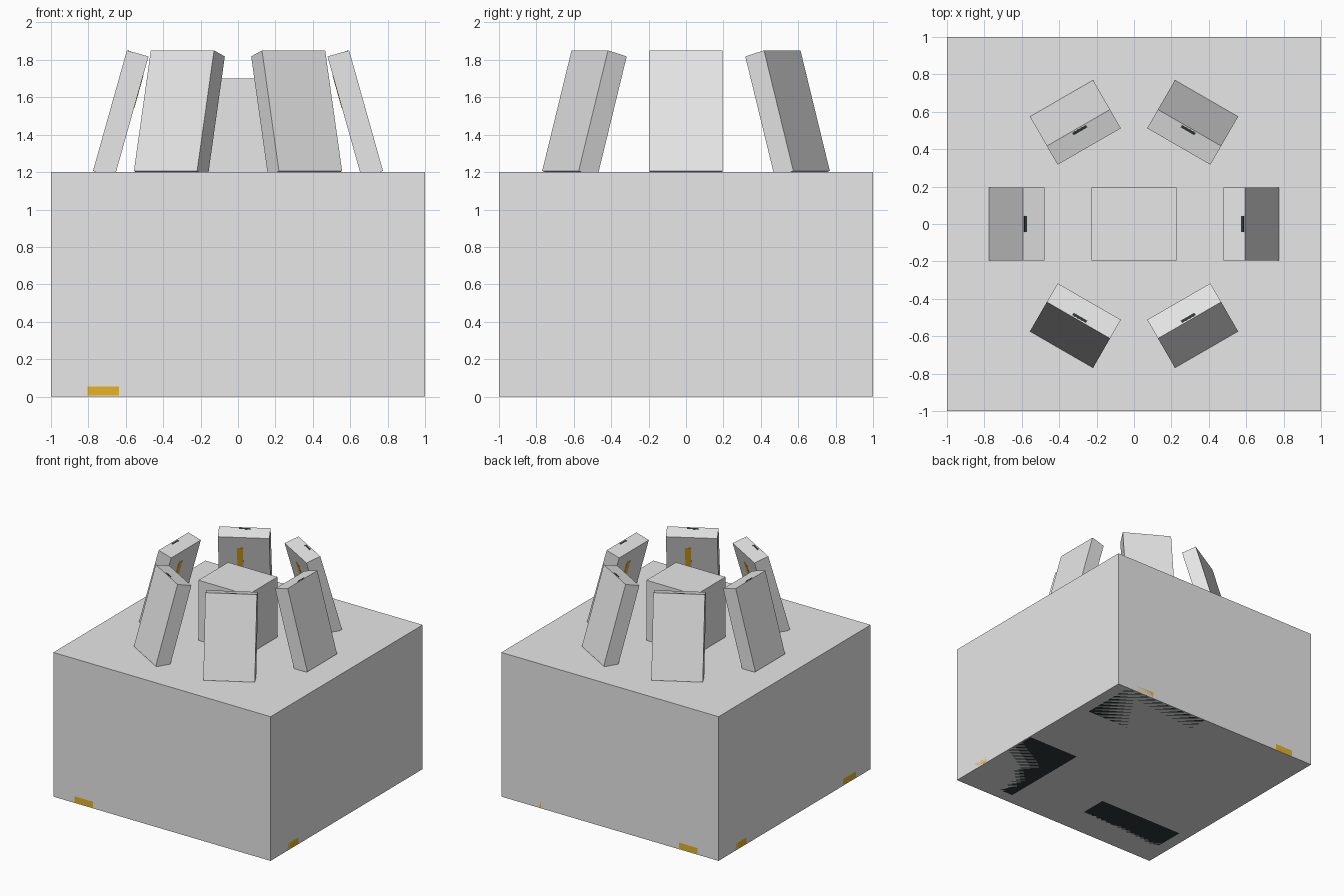
import bpy
from math import radians
from mathutils import Matrix

cube = bpy.data.objects.get("Cube")
if cube:
    bpy.data.objects.remove(cube, do_unlink=True)


def material(name, colour):
    mat = bpy.data.materials.new(name)
    mat.use_nodes = True
    mat.diffuse_color = colour
    mat.node_tree.nodes["Principled BSDF"].inputs["Base Color"].default_value = colour
    return mat


stone = material("pale_grey_stone", (0.8, 0.8, 0.8, 1))
yellow = material("amber_yellow", (0.94, 0.53, 0.02, 1))
dark = material("dark_slate", (0.03, 0.04, 0.04, 1))


def block(name, size, matrix, mat=stone):
    bpy.ops.mesh.primitive_cube_add(size=1)
    ob = bpy.context.object
    ob.name = name
    ob.data.transform(matrix @ Matrix.Diagonal((*size, 1)))
    ob.data.materials.append(mat)


def move(x, y, z):
    return Matrix.Translation((x, y, z))


def turn(degrees):
    return Matrix.Rotation(radians(degrees), 4, 'Z')


# Base and central block
block("base", (2, 2, 1.2), move(0, 0, 0.6))
block("central_block", (0.455, 0.39, 0.5), move(0, 0, 1.45))

# Inlays flush with the base: amber low on each side, dark underneath
for side in range(4):
    spin = turn(90 * side)
    for y in (-0.72, 0.72):
        block("base_side_inlay", (0.004, 0.17, 0.05), spin @ move(0.998, y, 0.03), yellow)
    block("underside_inlay", (0.48, 0.8, 0.004), spin @ move(-0.75, 0.5, 0.002), dark)

# Ring of six slabs leaning inwards, each with a stripe, a top mark and a floor inlay
lean = move(0.627, 0, 1.512) @ Matrix.Rotation(radians(-15.7), 4, 'Y')
for i in range(6):
    spin = turn(60 * i)
    slab = spin @ lean
    block("leaning_slab", (0.12, 0.39, 0.67), slab)
    block("slab_inner_stripe", (0.004, 0.045, 0.18), slab @ move(-0.06, 0.03, 0.14), yellow)
    block("slab_top_mark", (0.015, 0.085, 0.004), slab @ move(0.045, 0, 0.334), dark)
    block("floor_inlay", (0.14, 0.28, 0.004), spin @ turn(10) @ move(0.43, 0, 1.198), dark)
